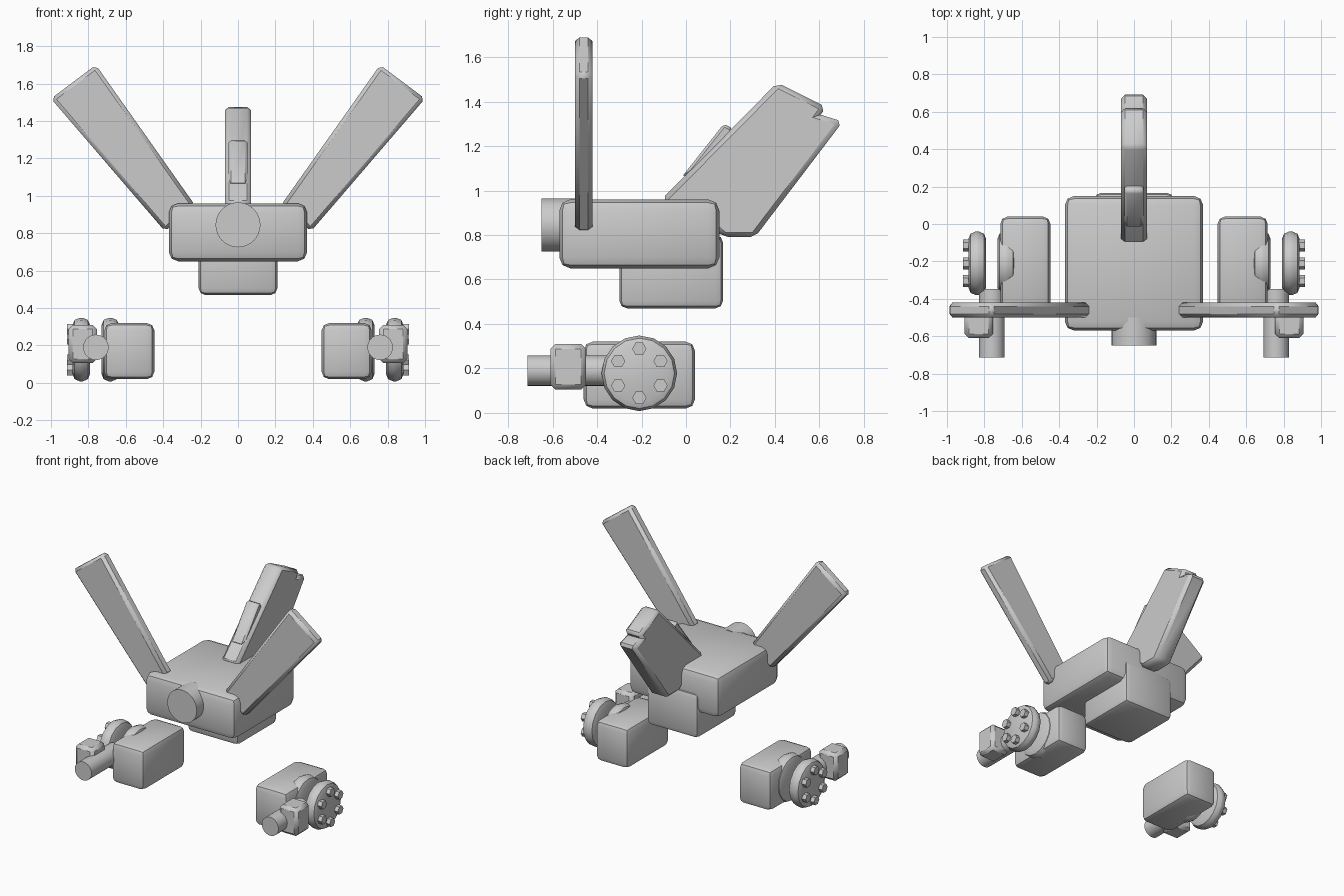
import bpy, bmesh, math
from mathutils import Matrix, Vector

cube = bpy.data.objects.get("Cube")
if cube:
    bpy.data.objects.remove(cube, do_unlink=True)

grey = bpy.data.materials.new("light grey")
grey.use_nodes = True
grey.diffuse_color = (0.6, 0.6, 0.6, 1)
grey.node_tree.nodes["Principled BSDF"].inputs["Base Color"].default_value = (0.6, 0.6, 0.6, 1)


def finish(name, bm, bevel=0.0, segments=2):
    """Bevel the hard edges and turn the bmesh into a shaded object."""
    bmesh.ops.recalc_face_normals(bm, faces=bm.faces)
    if bevel:
        hard = [e for e in bm.edges if e.calc_face_angle(0) > math.radians(30)]
        bmesh.ops.bevel(bm, geom=hard, offset=bevel, segments=segments,
                        profile=0.5, affect='EDGES', clamp_overlap=True)
    mesh = bpy.data.meshes.new(name)
    bm.to_mesh(mesh)
    bm.free()
    mesh.materials.append(grey)
    obj = bpy.data.objects.new(name, mesh)
    bpy.context.collection.objects.link(obj)
    bpy.ops.object.select_all(action='DESELECT')
    obj.select_set(True)
    bpy.context.view_layer.objects.active = obj
    bpy.ops.object.shade_smooth_by_angle(angle=math.radians(40))
    return obj


def box(name, low, high, bevel, segments=2):
    low, high = Vector(low), Vector(high)
    bm = bmesh.new()
    bmesh.ops.create_cube(bm, size=1, matrix=Matrix.Translation((low + high) / 2)
                          @ Matrix.Diagonal((high - low).to_4d()))
    return finish(name, bm, bevel, segments)


def cylinder(name, centre, radius, length, axis, sides=32, bevel=0.0):
    turn = Matrix.Rotation(math.pi / 2, 4, 'Y' if axis == 'X' else 'X')
    bm = bmesh.new()
    bmesh.ops.create_cone(bm, cap_ends=True, segments=sides, radius1=radius,
                          radius2=radius, depth=length,
                          matrix=Matrix.Translation(centre) @ turn)
    return finish(name, bm, bevel)


def slab(name, points, start, thickness, bevel, axis):
    """Extrude an outline along x or y."""
    bm = bmesh.new()
    if axis == 'Y':
        verts = [bm.verts.new((a, start, z)) for a, z in points]
        step = (0, thickness, 0)
    else:
        verts = [bm.verts.new((start, a, z)) for a, z in points]
        step = (thickness, 0, 0)
    face = bm.faces.new(verts)
    result = bmesh.ops.extrude_face_region(bm, geom=[face])
    moved = [v for v in result["geom"] if isinstance(v, bmesh.types.BMVert)]
    bmesh.ops.translate(bm, verts=moved, vec=step)
    return finish(name, bm, bevel, 1)


# Central hull
box("body", (-0.37, -0.57, 0.65), (0.37, 0.15, 0.96), 0.05)
box("belly", (-0.21, -0.30, 0.47), (0.21, 0.167, 0.80), 0.035)
cylinder("nose", (0, -0.575, 0.845), 0.12, 0.15, 'Y')

# Tail fin with its rear layer and front ridge
slab("tail_fin", [(-0.11, 0.96), (0.41, 1.485), (0.63, 1.375), (0.25, 0.85), (0, 0.85)],
     -0.07, 0.14, 0.022, 'X')
slab("tail_fin_rear", [(0.1, 0.85), (0.56, 1.355), (0.705, 1.31), (0.31, 0.79), (0.17, 0.79)],
     -0.07, 0.14, 0.022, 'X')
slab("tail_ridge", [(-0.02, 1.06), (0.17, 1.30), (0.21, 1.28), (0.18, 1.15)],
     -0.05, 0.1, 0.012, 'X')

for side, label in ((1, "left"), (-1, "right")):
    # Raised wing
    slab(label + "_wing",
         [(side * x, z) for x, z in ((1, 1.52), (0.76, 1.7), (0.23, 0.95), (0.39, 0.81))],
         -0.5, 0.08, 0.02, 'Y')

    # Foot block
    xs = sorted((side * 0.447, side * 0.715))
    box(label + "_foot", (xs[0], -0.46, 0.02), (xs[1], 0.04, 0.32), 0.04)

    # Paired wheels with bolts on the outer one
    for part, x in (("inner", 0.683), ("outer", 0.838)):
        cylinder(f"{label}_{part}_wheel", (side * x, -0.21, 0.178), 0.17, 0.095, 'X', 16, 0.04)
    for i in range(6):
        a = math.tau * i / 6 + math.pi / 2
        cylinder(f"{label}_bolt_{i + 1}",
                 (side * 0.895, -0.21 + 0.11 * math.cos(a), 0.178 + 0.11 * math.sin(a)),
                 0.032, 0.04, 'X', 6)

    # Blaster housing and barrel
    xs = sorted((side * 0.755, side * 0.905))
    box(label + "_blaster", (xs[0], -0.61, 0.105), (xs[1], -0.45, 0.31), 0.022, 1)
    cylinder(label + "_barrel", (side * 0.76, -0.53, 0.19), 0.068, 0.365, 'Y')
